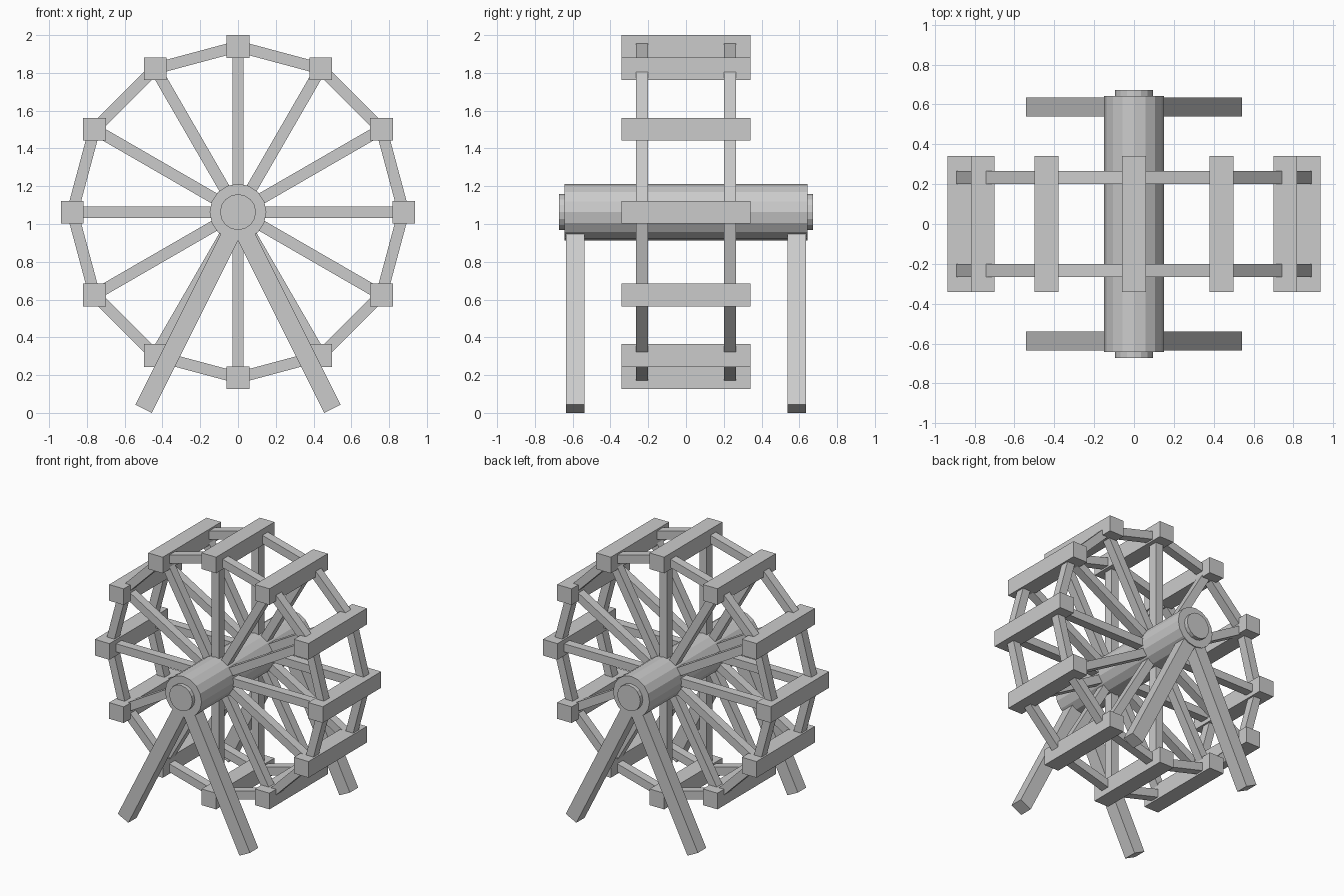
import bpy
from math import sin, cos, pi, atan2
from mathutils import Vector

cube = bpy.data.objects.get("Cube")
if cube:
    bpy.data.objects.remove(cube, do_unlink=True)

grey = bpy.data.materials.new("light_grey")
grey.use_nodes = True
colour = (0.6, 0.6, 0.6, 1)
grey.diffuse_color = colour
grey.node_tree.nodes["Principled BSDF"].inputs["Base Color"].default_value = colour

AXLE_Z = 1.063
RADIUS = 0.877
COUNT = 12
RING_Y = 0.233


def finish(name):
    obj = bpy.context.object
    obj.name = name
    obj.data.materials.append(grey)
    return obj


def box(name, centre, size, tilt=0):
    bpy.ops.mesh.primitive_cube_add(size=1, location=centre, rotation=(0, tilt, 0))
    bpy.context.object.scale = size
    return finish(name)


def beam(name, start, end, width, depth):
    """Square-ended beam between two points sharing the same y."""
    a, b = Vector(start), Vector(end)
    d = b - a
    return box(name, (a + b) / 2, (width, depth, d.length), atan2(d.x, d.z))


def drum(name, radius, length):
    bpy.ops.mesh.primitive_cylinder_add(vertices=16, radius=radius, depth=length,
                                        location=(0, 0, AXLE_Z), rotation=(pi / 2, 0, 0))
    return finish(name)


def rim_point(i, y):
    a = 2 * pi * i / COUNT
    return (RADIUS * sin(a), y, AXLE_Z + RADIUS * cos(a))


# Hub and the narrower axle ends
drum("hub", 0.15, 1.285)
drum("axle", 0.095, 1.343)

# Wheel: level cross bars, with a spoke and a rim beam in each of two rings
for i in range(COUNT):
    box("cross_bar", rim_point(i, 0), (0.12, 0.685, 0.12))
    for y in (-RING_Y, RING_Y):
        beam("spoke", (0, y, AXLE_Z), rim_point(i, y), 0.06, 0.065)
        beam("rim_beam", rim_point(i, y), rim_point(i + 1, y), 0.06, 0.065)

# Splayed support legs at both ends of the hub
for y in (-0.587, 0.587):
    for side in (-1, 1):
        beam("support_leg", (0, y, 1.02), (side * 0.5, y, 0.022), 0.097, 0.097)
